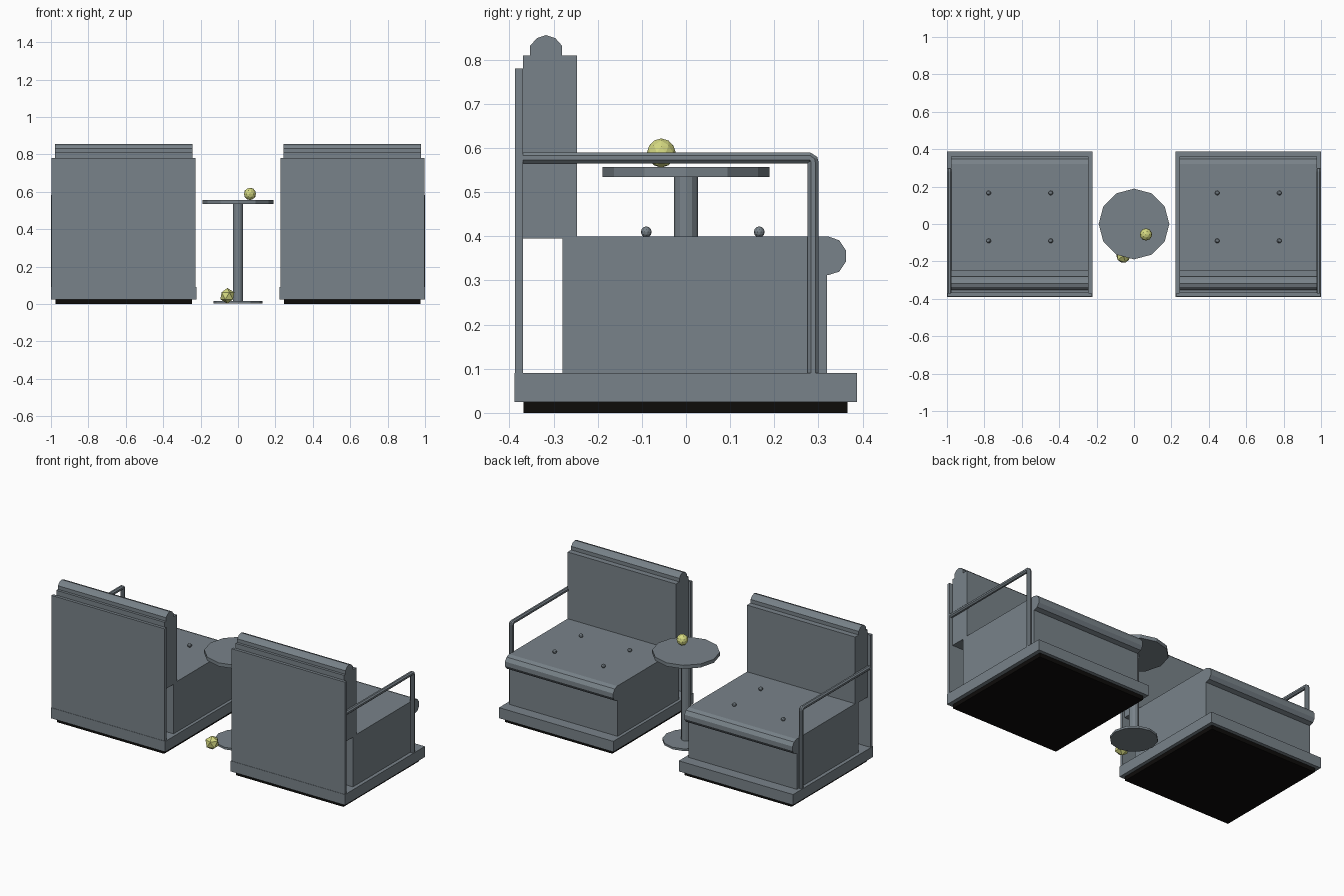
import bpy, bmesh, math
from mathutils import Matrix

if "Cube" in bpy.data.objects:
    bpy.data.objects.remove(bpy.data.objects["Cube"])


def material(name, rgb):
    m = bpy.data.materials.new(name)
    m.diffuse_color = (*rgb, 1)
    m.use_nodes = True
    m.node_tree.nodes["Principled BSDF"].inputs["Base Color"].default_value = m.diffuse_color
    return m


GREY = material("slate_grey", (0.19, 0.225, 0.252))
BLACK = material("black", (0.004, 0.0035, 0.003))
YELLOW = material("pale_yellow", (0.66, 0.69, 0.22))


def finish(name, bm, mat):
    bmesh.ops.recalc_face_normals(bm, faces=bm.faces)
    me = bpy.data.meshes.new(name)
    bm.to_mesh(me)
    bm.free()
    me.materials.append(mat)
    ob = bpy.data.objects.new(name, me)
    bpy.context.collection.objects.link(ob)
    return ob


def prism(name, profile, x0, x1, mat=GREY):
    """Extrude a (y, z) profile along x."""
    bm = bmesh.new()
    face = bm.faces.new([bm.verts.new((x0, y, z)) for y, z in profile])
    ext = bmesh.ops.extrude_face_region(bm, geom=[face])
    verts = [v for v in ext["geom"] if isinstance(v, bmesh.types.BMVert)]
    bmesh.ops.translate(bm, vec=(x1 - x0, 0, 0), verts=verts)
    return finish(name, bm, mat)


def box(name, x0, x1, y0, y1, z0, z1, mat=GREY):
    return prism(name, [(y0, z0), (y1, z0), (y1, z1), (y0, z1)], x0, x1, mat)


def disc(name, r, z0, z1, sides=12):
    bm = bmesh.new()
    bmesh.ops.create_cone(bm, cap_ends=True, segments=sides, radius1=r, radius2=r,
                          depth=z1 - z0, matrix=Matrix.Translation((0, 0, (z0 + z1) / 2)))
    return finish(name, bm, GREY)


def ball(name, centre, r, subdivisions, mat):
    bm = bmesh.new()
    bmesh.ops.create_icosphere(bm, subdivisions=subdivisions, radius=r,
                               matrix=Matrix.Translation(centre))
    return finish(name, bm, mat)


def tube(name, points, r):
    """Eight-sided pipe along a path in the (y, z) plane, with mitred bends."""
    bm = bmesh.new()
    rings = []
    for i, (x, y, z) in enumerate(points):
        a, b = points[max(i - 1, 0)], points[min(i + 1, len(points) - 1)]
        ang = math.atan2(b[2] - a[2], b[1] - a[1])
        ring = []
        for k in range(8):
            t = math.tau * (k + 0.5) / 8
            u, v = r * math.cos(t), r * math.sin(t)
            ring.append(bm.verts.new((x + u, y - v * math.sin(ang), z + v * math.cos(ang))))
        rings.append(ring)
    for p, q in zip(rings, rings[1:]):
        for k in range(8):
            bm.faces.new((p[k], p[(k + 1) % 8], q[(k + 1) % 8], q[k]))
    bm.faces.new(rings[0])
    bm.faces.new(rings[-1])
    return finish(name, bm, GREY)


# Booth on the right
X0, X1 = 0.242, 0.978
booth = [
    box("plinth", 0.245, 0.975, -0.368, 0.366, 0, 0.025, BLACK),
    box("booth_base", 0.223, 1.0, -0.389, 0.388, 0.025, 0.09),
    box("back_panel", 0.228, 0.998, -0.387, -0.369, 0.09, 0.78),
    box("seat", X0, X1, -0.28, 0.32, 0.09, 0.40),
    box("back_cushion", X0, X1, -0.369, -0.247, 0.395, 0.81),
    # padded roll along the top of the backrest
    prism("top_roll", [(-0.353, 0.80), (-0.353, 0.832), (-0.338, 0.849), (-0.317, 0.856),
                       (-0.296, 0.849), (-0.281, 0.832), (-0.281, 0.80)], X0, X1),
    # padded roll along the front of the seat
    prism("seat_roll", [(0.31, 0.40), (0.322, 0.40), (0.347, 0.391), (0.362, 0.369),
                        (0.362, 0.342), (0.347, 0.320), (0.322, 0.312), (0.31, 0.312)], X0, X1),
    # handrail on the outer side
    tube("armrest", [(0.986, -0.369, 0.578), (0.986, 0.281, 0.578), (0.986, 0.287, 0.573),
                     (0.986, 0.288, 0.567), (0.986, 0.288, 0.09)], 0.0135),
]
# Tufting buttons
for bx in (0.445, 0.777):
    for by in (-0.09, 0.166):
        booth.append(ball("seat_button", (bx, by, 0.41), 0.0125, 2, GREY))

# Mirrored booth on the left
for ob in booth:
    bm = bmesh.new()
    bm.from_mesh(ob.data)
    bmesh.ops.scale(bm, vec=(-1, 1, 1), verts=bm.verts)
    finish(ob.name.split(".")[0] + "_left", bm, ob.data.materials[0])

# Round table
disc("table_foot", 0.132, 0.003, 0.016)
disc("table_post", 0.027, 0.016, 0.535)
disc("table_top", 0.189, 0.535, 0.557)

# Balls on the table and the floor
ball("table_ball", (0.064, -0.056, 0.589), 0.033, 2, YELLOW)
ball("floor_ball", (-0.057, -0.17, 0.044), 0.042, 1, YELLOW)
